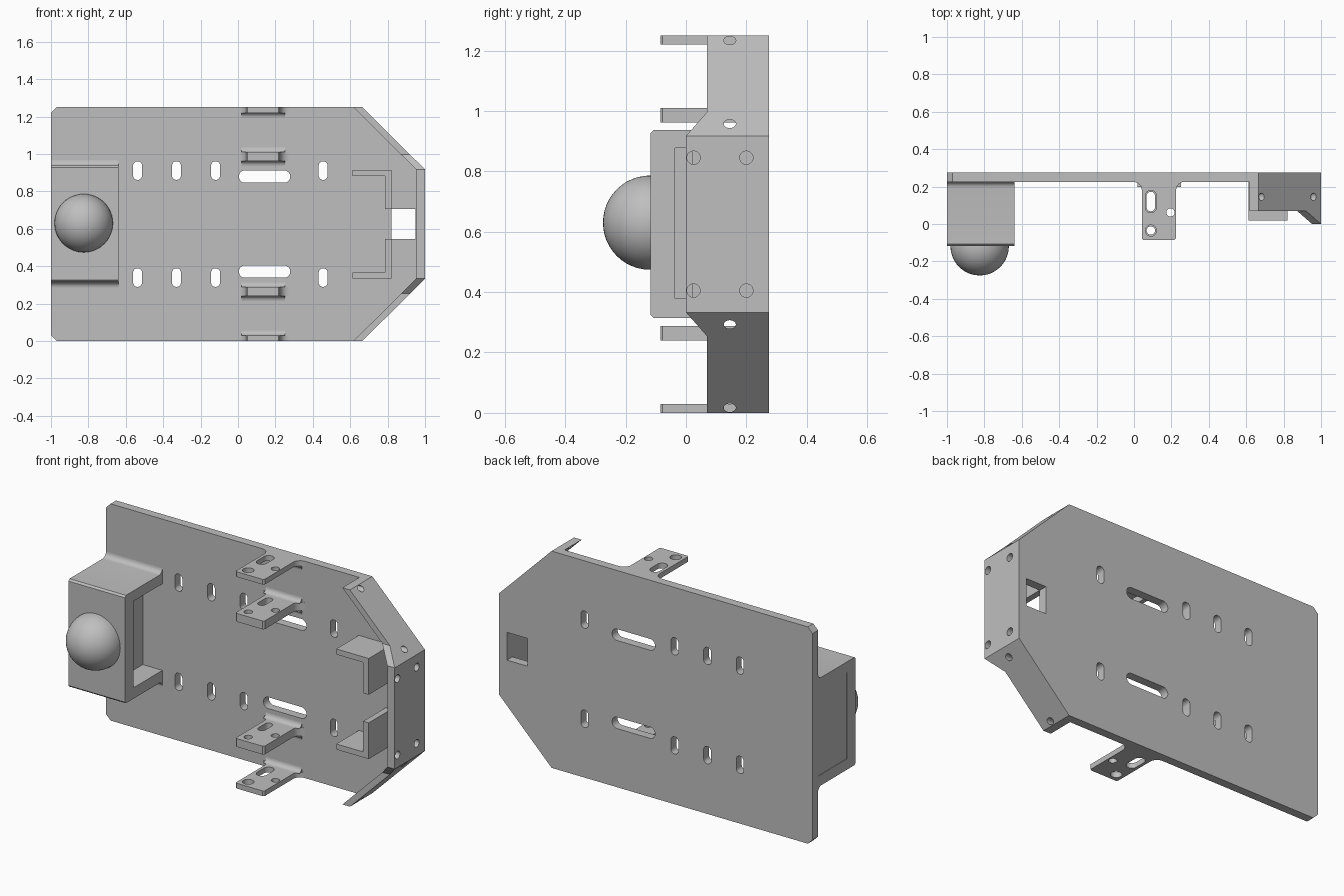
import bpy, bmesh, math
from mathutils import Matrix, Vector

if "Cube" in bpy.data.objects:
    bpy.data.objects.remove(bpy.data.objects["Cube"], do_unlink=True)

grey = bpy.data.materials.new("light grey plastic")
grey.use_nodes = True
grey.diffuse_color = (0.52, 0.52, 0.52, 1)
grey.node_tree.nodes["Principled BSDF"].inputs["Base Color"].default_value = (0.52, 0.52, 0.52, 1)

X, Y, Z = Vector((1, 0, 0)), Vector((0, 1, 0)), Vector((0, 0, 1))
HEIGHT = 1.25
FRONT, BACK = 0.225, 0.275      # faces of the main plate


def finish(ob):
    ob.data.materials.clear()
    ob.data.materials.append(grey)
    bpy.ops.object.select_all(action='DESELECT')
    ob.select_set(True)
    bpy.context.view_layer.objects.active = ob
    bpy.ops.object.shade_smooth_by_angle(angle=math.radians(32))


def prism(name, loops, u, v, w, lo, hi, origin=Vector(), mirror=False):
    """Extrude an outline (first loop) with holes (other loops) along w."""
    curve = bpy.data.curves.new(name, 'CURVE')
    curve.dimensions, curve.fill_mode = '2D', 'BOTH'
    curve.extrude = (hi - lo) / 2
    for loop in loops:
        sp = curve.splines.new('POLY')
        sp.points.add(len(loop) - 1)
        for p, (a, b) in zip(sp.points, loop):
            p.co = (a, b, 0, 1)
        sp.use_cyclic_u = True
    ob = bpy.data.objects.new(name, curve)
    bpy.context.collection.objects.link(ob)
    bpy.ops.object.select_all(action='DESELECT')
    ob.select_set(True)
    bpy.context.view_layer.objects.active = ob
    bpy.ops.object.convert(target='MESH')
    ob = bpy.context.view_layer.objects.active
    ob.name = name
    m = Matrix((u, v, w)).transposed().to_4x4()
    m.translation = origin + w * (lo + hi) / 2
    if mirror:
        m = Matrix.Translation(Z * HEIGHT) @ Matrix.Scale(-1, 4, Z) @ m
    bm = bmesh.new()
    bm.from_mesh(ob.data)
    bmesh.ops.transform(bm, matrix=m, verts=bm.verts)
    bmesh.ops.remove_doubles(bm, verts=bm.verts, dist=0.0002)
    bmesh.ops.recalc_face_normals(bm, faces=bm.faces)
    bm.to_mesh(ob.data)
    bm.free()
    finish(ob)
    return ob


def slot(cx, cy, w, h, n=24):
    """Rounded slot, or a circle when w equals h."""
    r, pts = min(w, h) / 2, []
    for i in range(n):
        a = math.tau * (i + 0.5) / n
        c, s = math.cos(a), math.sin(a)
        pts.append((cx + r * c + math.copysign(w / 2 - r, c),
                    cy + r * s + math.copysign(h / 2 - r, s)))
    return pts


def rect(a0, b0, a1, b1):
    return [(a0, b0), (a1, b0), (a1, b1), (a0, b1)]


def arc(cx, cy, r, start, end, n=6):
    angles = [math.radians(start + (end - start) * i / n) for i in range(n + 1)]
    return [(cx + r * math.cos(a), cy + r * math.sin(a)) for a in angles]


# Main plate with slots and window
c = 0.03
outline = [(-1 + c, 0), (0.665, 0), (1, 0.333), (1, HEIGHT - 0.333),
           (0.665, HEIGHT), (-1 + c, HEIGHT), (-1, HEIGHT - c), (-1, c)]
holes = [rect(0.82, 0.545, 0.95, 0.705)]
for side in (-1, 1):
    mid = HEIGHT / 2
    holes += [slot(x, mid + side * 0.286, 0.048, 0.1) for x in (-0.537, -0.329, -0.12, 0.455)]
    holes.append(slot(0.142, mid + side * 0.254, 0.275, 0.066))
prism("main_plate", [outline] + holes, X, Z, Y, FRONT, BACK)

# End wall with four screw holes
screws = [slot(y, z, 0.044, 0.044) for y in (0.025, 0.2) for z in (0.405, 0.845)]
prism("end_wall", [rect(0, 0.333, FRONT, HEIGHT - 0.333)] + screws, Y, Z, X, 0.953, 1)

# Slanted walls, corner hooks and mounting tabs, mirrored top to bottom
slant = Vector((-0.335, 0, 0.333))
length = slant.length
slant.normalize()
wall = [(FRONT, 0), (0, 0), (0.07, 0.113), (0.07, length), (FRONT, length)]
wall_holes = [slot(0.145, s, 0.04, 0.04) for s in (0.057, length - 0.024)]
hook = [(0.613, 0.915), (0.613, 0.883), (0.785, 0.883), (0.785, 0.706), (0.82, 0.706), (0.82, 0.915)]
r = 0.045
tab = ([(0, FRONT + 0.01)] + arc(0.042 - r, FRONT - r, r, 90, 0)
       + [(0.042, -0.077), (0.05, -0.085), (0.217, -0.085), (0.225, -0.077)]
       + arc(0.225 + r, FRONT - r, r, 180, 90) + [(0.27, FRONT + 0.01)])
f = 0.026


def root_fillet(name, z, up, low):
    """Concave fillet between plate and a shelf face at height z."""
    pts = [(FRONT + 0.005, z)]
    pts += [(y, z + up * h) for y, h in arc(FRONT - f, f, f, -90, 0)]
    pts += [(FRONT + 0.005, z + up * f)]
    prism(name, [pts], Y, Z, X, 0.02, 0.25, mirror=low)


for low, label in ((False, "upper"), (True, "lower")):
    prism(label + "_slanted_wall", [wall] + wall_holes, Y, slant, -X, 0, 0.048,
          origin=Vector((1, 0, HEIGHT - 0.333)), mirror=low)
    prism(label + "_hook", [hook], X, Z, Y, 0.02, FRONT, mirror=low)
    for kind, z0, z1, shrink in (("outer", 1.22, HEIGHT, 0), ("inner", 0.962, 1.01, 0.015)):
        cuts = [slot(0.09, 0.12, 0.06 - shrink, 0.12 - shrink),
                slot(0.09, -0.035, 0.06 - shrink, 0.06 - shrink),
                slot(0.195, 0.062, 0.044, 0.044)]
        name = f"{label}_{kind}_tab"
        prism(name, [tab] + cuts, X, Y, Z, z0, z1, mirror=low)
        root_fillet(name + "_under_fillet", z0, -1, low)
        if kind == "inner":
            root_fillet(name + "_top_fillet", z1, 1, low)

# Ball housing: C channel with filleted feet, closed on the outer side
b, g = 0.01, 0.03
z0, z1 = 0.315, 0.937
housing = ([(FRONT + 0.005, z0 - g)] + arc(FRONT - g, z0 - g, g, 0, 90)
           + [(-0.117 + b, z0), (-0.117, z0 + b), (-0.117, z1 - b), (-0.117 + b, z1)]
           + arc(FRONT - g, z1 + g, g, -90, 0) + [(FRONT + 0.005, z1 + g)])
inner = [(FRONT + 0.005, 0.877), (-0.037, 0.877), (-0.037, 0.378), (FRONT + 0.005, 0.378)]
prism("ball_housing", [housing + inner], Y, Z, X, -1, -0.64)
prism("housing_core", [rect(-0.04, 0.37, FRONT, 0.88)], Y, Z, X, -0.998, -0.765)

# Half ball on the housing front
bm = bmesh.new()
bmesh.ops.create_uvsphere(bm, u_segments=48, v_segments=24, radius=0.156)
bmesh.ops.bisect_plane(bm, geom=bm.verts[:] + bm.edges[:] + bm.faces[:], plane_co=(0, 0.01, 0),
                       plane_no=Y, clear_outer=True)
bmesh.ops.holes_fill(bm, edges=[e for e in bm.edges if e.is_boundary])
bmesh.ops.translate(bm, verts=bm.verts, vec=(-0.825, -0.119, 0.63))
mesh = bpy.data.meshes.new("half_ball")
bm.to_mesh(mesh)
bm.free()
ball = bpy.data.objects.new("half_ball", mesh)
bpy.context.collection.objects.link(ball)
finish(ball)
